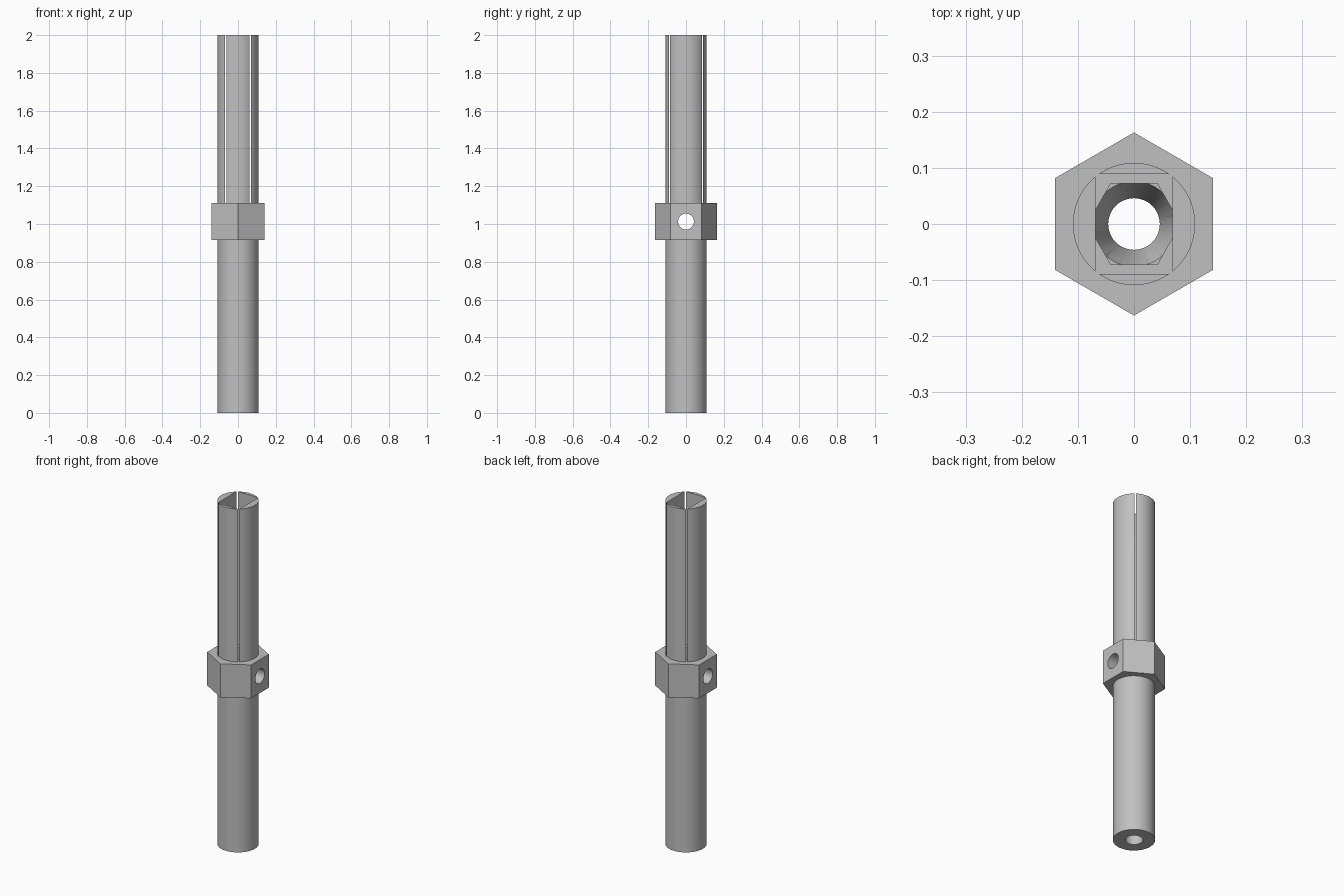
import bpy
import math
from math import radians

cube = bpy.data.objects.get("Cube")
if cube:
    bpy.data.objects.remove(cube, do_unlink=True)

TUBE_R = 0.109
COLLAR_LOW, COLLAR_HIGH = 0.915, 1.11
BORE_R = 0.046
HEX_R = 0.083

steel = bpy.data.materials.new("grey_steel")
steel.use_nodes = True
grey = (0.53, 0.53, 0.53, 1)
steel.diffuse_color = grey
steel.node_tree.nodes["Principled BSDF"].inputs["Base Color"].default_value = grey


def prism(name, sides, r_low, r_high, low, high, turn=0):
    """Upright prism or frustum between two heights; turn 0 puts a corner on +y."""
    bpy.ops.mesh.primitive_cone_add(
        vertices=sides, radius1=r_low, radius2=r_high, depth=high - low,
        location=(0, 0, (low + high) / 2), rotation=(0, 0, radians(turn)))
    obj = bpy.context.object
    obj.name = name
    return obj


def combine(target, other, operation):
    """Apply a boolean and remove the helper."""
    other.hide_render = True
    mod = target.modifiers.new(operation.title(), 'BOOLEAN')
    mod.operation = operation
    mod.solver = 'EXACT'
    mod.object = other
    bpy.ops.object.select_all(action='DESELECT')
    bpy.context.view_layer.objects.active = target
    target.select_set(True)
    bpy.ops.object.modifier_apply(modifier=mod.name)
    bpy.data.objects.remove(other, do_unlink=True)


# Round shaft with a hexagonal collar
shaft = prism("collared_shaft", 64, TUBE_R, TUBE_R, 0, 2)
combine(shaft, prism("collar", 6, 0.163, 0.163, COLLAR_LOW, COLLAR_HIGH), 'UNION')

# Rectangular pocket whose corners break through the round wall as slits
bpy.ops.mesh.primitive_cube_add(size=1, location=(0, 0, COLLAR_HIGH + 0.498))
pocket = bpy.context.object
pocket.name = "pocket_cutter"
pocket.scale = (0.138, 0.179, 1)
bpy.ops.object.transform_apply(location=False, rotation=False, scale=True)
combine(shaft, pocket, 'DIFFERENCE')

# Hexagonal socket, funnel and through bore
combine(shaft, prism("socket_cutter", 6, HEX_R, HEX_R, 0.9, 1.2, 30), 'DIFFERENCE')
combine(shaft, prism("funnel_cutter", 48, 0.04, HEX_R, 0.8, 0.92), 'DIFFERENCE')
combine(shaft, prism("bore_cutter", 48, BORE_R, BORE_R, -0.1, 1.0), 'DIFFERENCE')

# Cross hole through the collar
bpy.ops.mesh.primitive_cylinder_add(
    vertices=40, radius=0.042, depth=0.5,
    location=(0, 0, 1.013), rotation=(0, math.pi / 2, 0))
combine(shaft, bpy.context.object, 'DIFFERENCE')

# Finish
shaft.data.materials.clear()
shaft.data.materials.append(steel)
for face in shaft.data.polygons:
    face.material_index = 0
bpy.ops.object.shade_smooth_by_angle(angle=radians(30))
